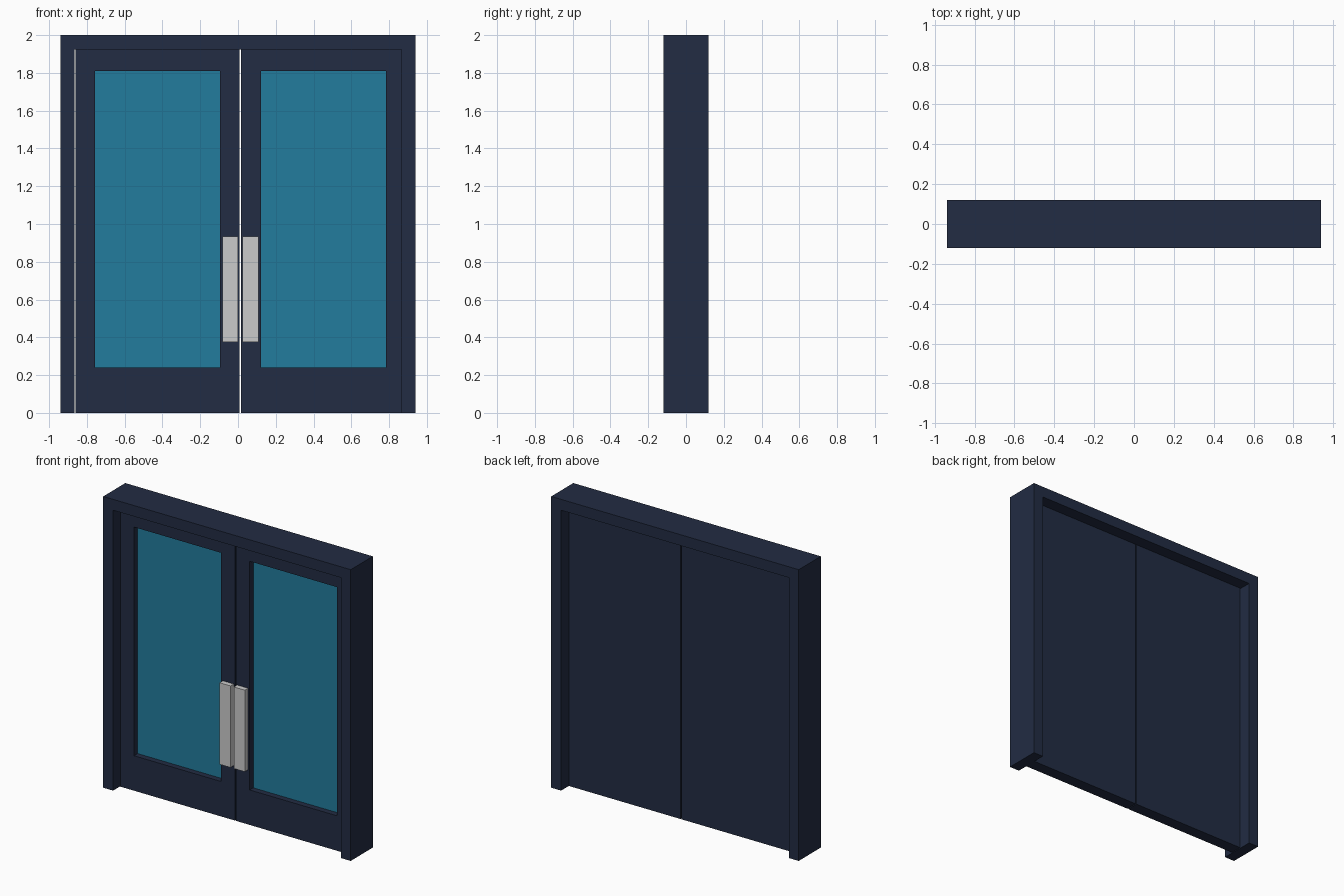
import bpy, bmesh

if "Cube" in bpy.data.objects:
    bpy.data.objects.remove(bpy.data.objects["Cube"])

def material(name, rgb):
    m = bpy.data.materials.new(name)
    m.diffuse_color = (*rgb, 1)
    m.use_nodes = True
    m.node_tree.nodes["Principled BSDF"].inputs["Base Color"].default_value = m.diffuse_color
    return m

navy = material("navy_paint", (0.016, 0.025, 0.056))
teal = material("teal_glass", (0.016, 0.20, 0.34))

def finish(name, bm, mats=()):
    bmesh.ops.recalc_face_normals(bm, faces=bm.faces)
    me = bpy.data.meshes.new(name)
    bm.to_mesh(me)
    bm.free()
    for m in mats:
        me.materials.append(m)
    ob = bpy.data.objects.new(name, me)
    bpy.context.collection.objects.link(ob)
    return ob

def box(xs, ys, zs):
    """Box from (min, max) pairs; returned as a bmesh."""
    bm = bmesh.new()
    bmesh.ops.create_cube(bm, size=1)
    for v in bm.verts:
        v.co = [b[0] if c < 0 else b[1] for c, b in zip(v.co, (xs, ys, zs))]
    return bm

# Door frame: U-shaped profile extruded through its depth
W, H, D, T = 0.94, 2.0, 0.12, 0.075
outline = [(-W, 0), (-W, H), (W, H), (W, 0),
           (W - T, 0), (W - T, H - T), (T - W, H - T), (T - W, 0)]
bm = bmesh.new()
profile = bm.faces.new([bm.verts.new((x, -D, z)) for x, z in outline])
ext = bmesh.ops.extrude_face_region(bm, geom=[profile], use_keep_orig=True)
for v in ext["geom"]:
    if isinstance(v, bmesh.types.BMVert):
        v.co.y = D
finish("door_frame", bm, [navy])

# Door leaves with recessed glass, and their handles, mirrored about the seam
SEAM = 0.0125
FRONT, BACK, GLASS = -0.046, 0.036, -0.007

def span(a, b, mirrored):
    return (2 * SEAM - b, 2 * SEAM - a) if mirrored else (a, b)

for side, mirrored in (("left", False), ("right", True)):
    # leaf slab
    bm = box(span(-0.86, 0.009, mirrored), (FRONT, BACK), (0, H - T))
    bm.normal_update()
    front = min(bm.faces, key=lambda f: f.calc_center_median().y)
    mid = front.calc_center_median()
    # window opening outlined on the front face
    bmesh.ops.inset_individual(bm, faces=[front], thickness=0.05)
    gx, gz = span(-0.758, -0.096, mirrored), (0.24, 1.81)
    for v in front.verts:
        v.co.x = gx[0] if v.co.x < mid.x else gx[1]
        v.co.z = gz[0] if v.co.z < mid.z else gz[1]
    # pushed back to the glass
    pane = bmesh.ops.extrude_discrete_faces(bm, faces=[front])["faces"][0]
    for v in pane.verts:
        v.co.y = GLASS
    pane.material_index = 1
    finish(side + "_door", bm, [navy, teal])

    # pull handle
    finish(side + "_handle",
           box(span(-0.083, 0.0, mirrored), (-0.081, FRONT), (0.375, 0.935)))
